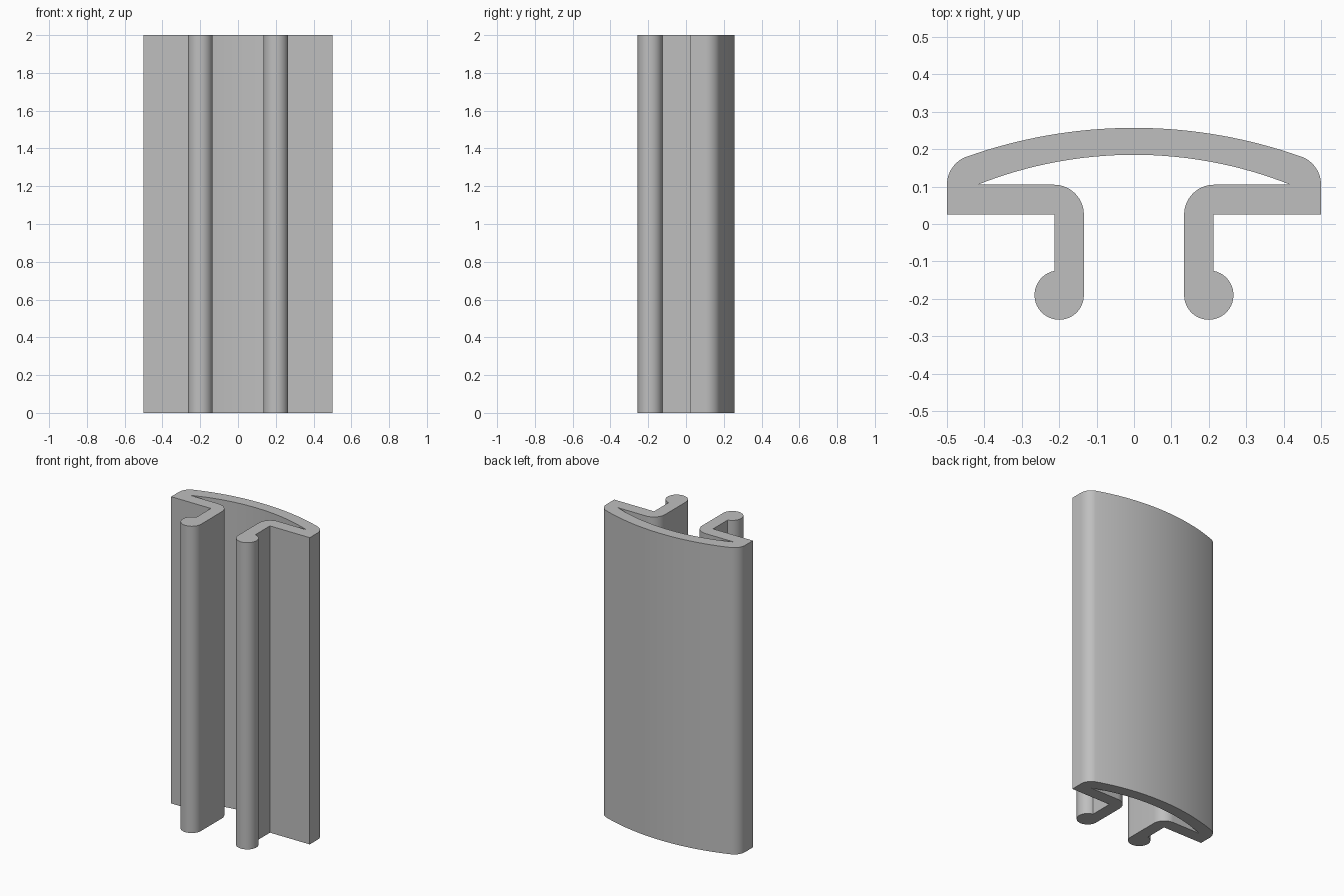
import bpy, bmesh
from math import cos, sin, radians, atan2, asin, degrees

if "Cube" in bpy.data.objects:
    bpy.data.objects.remove(bpy.data.objects["Cube"])

HEIGHT = 2.0


def arc(cx, cy, r, start, end, steps):
    """Points along a circular arc, angles in degrees."""
    angles = [radians(start + (end - start) * i / steps) for i in range(steps + 1)]
    return [(cx + r * cos(a), cy + r * sin(a)) for a in angles]


# Right half of the cross-section, clockwise from the crown
crown_r, crown_y = 1.336, -1.079
corner_x, flange_y, corner_r = 0.42, 0.105, 0.08
tangent = degrees(atan2(flange_y - crown_y, corner_x))
half = arc(0, crown_y, crown_r, 90, tangent, 16)                       # outer crown
half += arc(corner_x, flange_y, corner_r, tangent, 0, 12)[1:]          # rounded edge
half += [(0.5, 0.025), (0.213, 0.025)]                                 # flange underside
bulb_x, bulb_y, bulb_r = 0.2, -0.19, 0.066
neck = 90 - degrees(asin((0.213 - bulb_x) / bulb_r))
half += arc(bulb_x, bulb_y, bulb_r, neck, -180, 32)                    # bulb at the leg tip
half += arc(0.214, 0.025, corner_r, 180, 90, 14)                       # bend into the flange
inner_r, inner_y = 1.132, -0.947
half += arc(0, inner_y, inner_r, degrees(atan2(flange_y - inner_y, 0.418)), 90, 16)

# Mirror the half, keeping the two centre points single
outline = half + [(-x, y) for x, y in reversed(half[1:-1])]

# Extrude the closed outline upwards
bm = bmesh.new()
base = bm.faces.new([bm.verts.new((x, y, 0)) for x, y in outline])
top = bmesh.ops.extrude_face_region(bm, geom=[base], use_keep_orig=True)
bmesh.ops.translate(bm, vec=(0, 0, HEIGHT),
                    verts=[v for v in top["geom"] if isinstance(v, bmesh.types.BMVert)])
bmesh.ops.recalc_face_normals(bm, faces=bm.faces)
mesh = bpy.data.meshes.new("trim_profile")
bm.to_mesh(mesh)
bm.free()

trim = bpy.data.objects.new("trim_profile", mesh)
bpy.context.collection.objects.link(trim)

# Plain grey material
grey = bpy.data.materials.new("light_grey")
grey.use_nodes = True
colour = (0.52, 0.52, 0.52, 1)
grey.diffuse_color = colour
grey.node_tree.nodes["Principled BSDF"].inputs["Base Color"].default_value = colour
mesh.materials.append(grey)

# Smooth curved walls, sharp corners
bpy.context.view_layer.objects.active = trim
trim.select_set(True)
bpy.ops.object.shade_smooth_by_angle(angle=radians(30))
